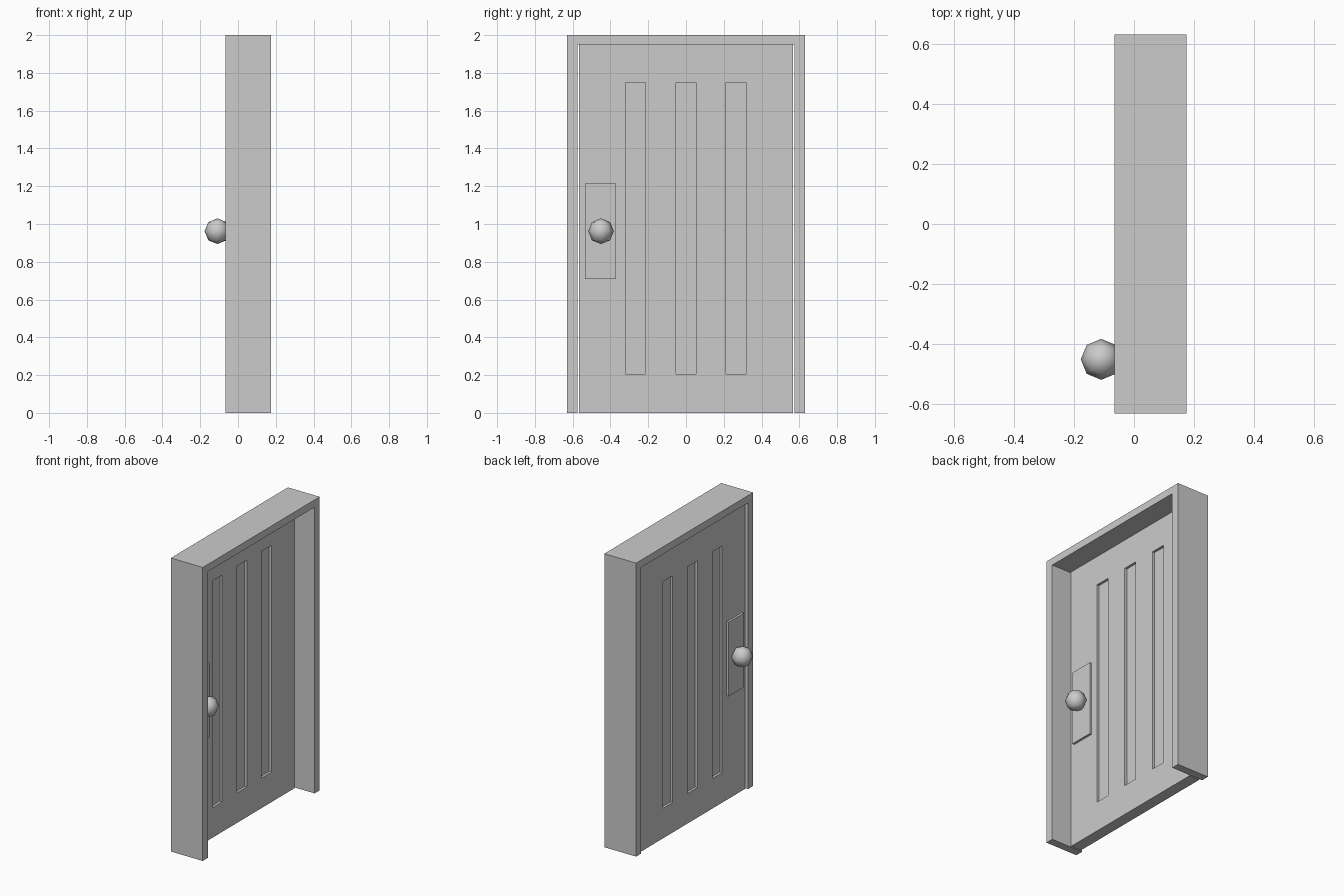
import bpy, bmesh
from mathutils import Vector

cube = bpy.data.objects.get("Cube")
if cube:
    bpy.data.objects.remove(cube, do_unlink=True)

grey = bpy.data.materials.new("plain_grey")
grey.use_nodes = True
colour = (0.6, 0.6, 0.6, 1)
grey.diffuse_color = colour
grey.node_tree.nodes["Principled BSDF"].inputs["Base Color"].default_value = colour


def add_object(name, bm):
    bmesh.ops.recalc_face_normals(bm, faces=bm.faces)
    mesh = bpy.data.meshes.new(name)
    bm.to_mesh(mesh)
    bm.free()
    mesh.materials.append(grey)
    obj = bpy.data.objects.new(name, mesh)
    bpy.context.collection.objects.link(obj)
    return obj


def box(low, high):
    bm = bmesh.new()
    bmesh.ops.create_cube(bm, size=1)
    low, high = Vector(low), Vector(high)
    for v in bm.verts:
        v.co = (low + high) / 2 + v.co * (high - low)
    return bm


# Frame: an upside-down U profile, extruded through the wall depth
FRAME_BACK, FRAME_FRONT = -0.065, 0.175
outer, inner, top, lintel = 0.63, 0.575, 2.0, 1.95
profile = [(-outer, 0), (-outer, top), (outer, top), (outer, 0),
           (inner, 0), (inner, lintel), (-inner, lintel), (-inner, 0)]
bm = bmesh.new()
face = bm.faces.new([bm.verts.new((FRAME_BACK, y, z)) for y, z in profile])
result = bmesh.ops.extrude_face_region(bm, geom=[face], use_keep_orig=True)
moved = [g for g in result["geom"] if isinstance(g, bmesh.types.BMVert)]
bmesh.ops.translate(bm, verts=moved, vec=(FRAME_FRONT - FRAME_BACK, 0, 0))
add_object("door_frame", bm)

# Door leaf with three tall grooves sunk into both sides
DOOR_BACK, DOOR_FRONT = -0.048, 0.03
GROOVES = [(-0.32, -0.215), (-0.053, 0.052), (0.212, 0.317)]
GROOVE_LOW, GROOVE_HIGH, GROOVE_DEPTH = 0.205, 1.75, 0.017
bm = box((DOOR_BACK, -0.567, 0), (DOOR_FRONT, 0.567, lintel))
cuts = [((0, y, 0), (0, 1, 0)) for pair in GROOVES for y in pair]
cuts += [((0, 0, z), (0, 0, 1)) for z in (GROOVE_LOW, GROOVE_HIGH)]
for point, normal in cuts:
    bmesh.ops.bisect_plane(bm, geom=bm.verts[:] + bm.edges[:] + bm.faces[:],
                           plane_co=point, plane_no=normal)
bm.normal_update()


def is_groove(f):
    c = f.calc_center_median()
    return (abs(f.normal.x) > 0.9 and GROOVE_LOW < c.z < GROOVE_HIGH
            and any(a < c.y < b for a, b in GROOVES))


for f in [f for f in bm.faces if is_groove(f)]:
    inward = f.normal * -GROOVE_DEPTH
    result = bmesh.ops.extrude_face_region(bm, geom=[f])
    moved = [g for g in result["geom"] if isinstance(g, bmesh.types.BMVert)]
    bmesh.ops.translate(bm, verts=moved, vec=inward)
    if f.is_valid:
        bm.faces.remove(f)
add_object("door_leaf", bm)

# Lock plate and round knob on each side
for side, surface, sign in (("front", DOOR_FRONT, 1), ("back", DOOR_BACK, -1)):
    ends = sorted((surface, surface + sign * 0.015))
    add_object(side + "_lock_plate", box((ends[0], -0.535, 0.71), (ends[1], -0.37, 1.215)))
    bm = bmesh.new()
    bmesh.ops.create_uvsphere(bm, u_segments=8, v_segments=4, radius=0.068)
    bmesh.ops.translate(bm, verts=bm.verts, vec=(surface + sign * 0.061, -0.45, 0.962))
    for f in bm.faces:
        f.smooth = True
    add_object(side + "_knob", bm)
